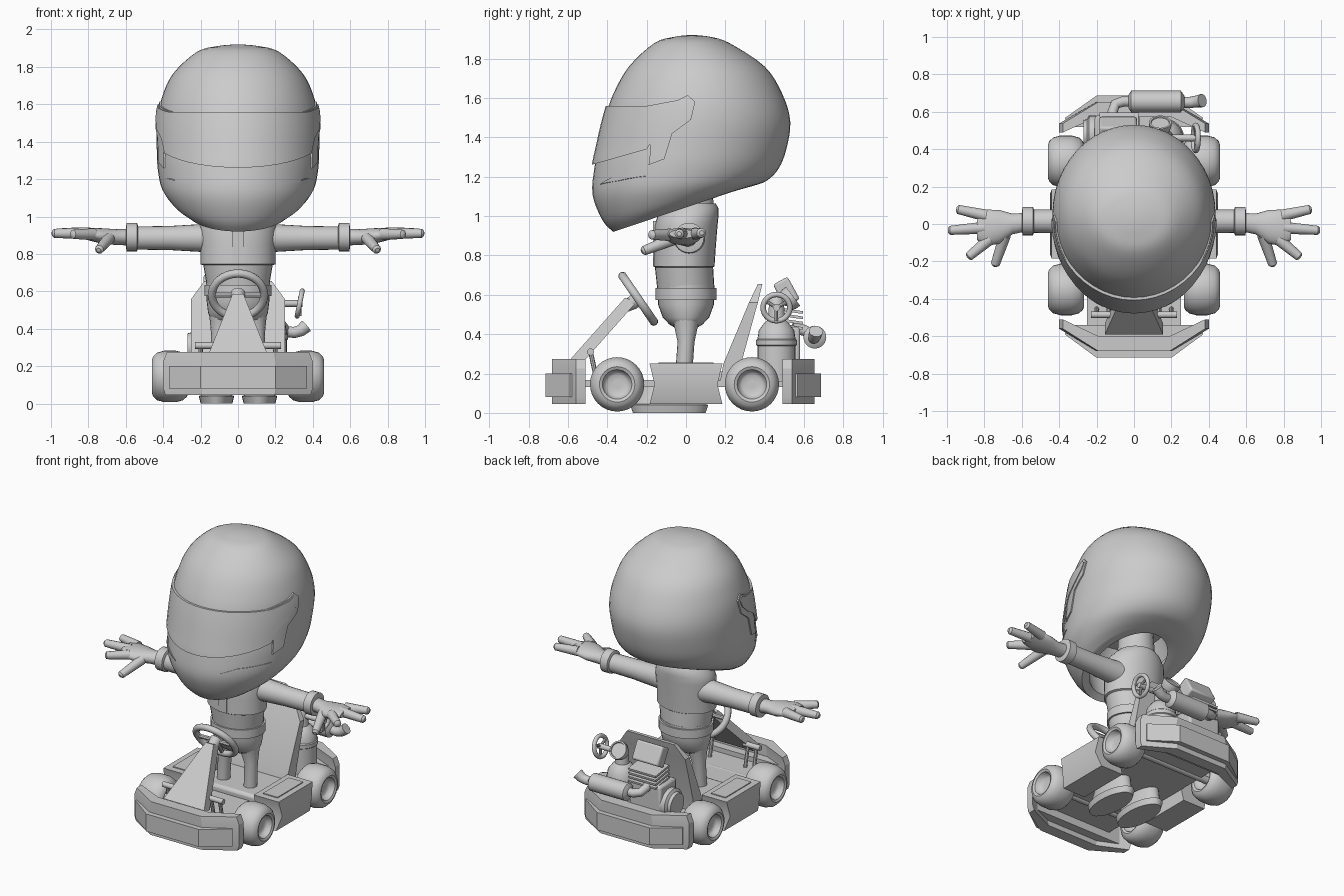
import bpy, bmesh, math
from mathutils import Vector as V

if "Cube" in bpy.data.objects:
    bpy.data.objects.remove(bpy.data.objects["Cube"])
grey = bpy.data.materials.new("plain grey")
grey.use_nodes = True
grey.diffuse_color = (0.6, 0.6, 0.6, 1)
grey.node_tree.nodes["Principled BSDF"].inputs["Base Color"].default_value = (0.6, 0.6, 0.6, 1)

# Helpers
def finish(ob, name, angle=40):
    ob.name = name
    ob.data.materials.clear()
    ob.data.materials.append(grey)
    bpy.ops.object.select_all(action='DESELECT')
    ob.select_set(True)
    bpy.context.view_layer.objects.active = ob
    bpy.ops.object.shade_smooth_by_angle(angle=math.radians(angle))
    return ob

def loft(name, rings, angle=40):
    bm = bmesh.new()
    vs = [[bm.verts.new(p) for p in r] for r in rings]
    n = len(vs[0])
    for a, b in zip(vs, vs[1:]):
        for i in range(n):
            bm.faces.new((a[i], a[(i + 1) % n], b[(i + 1) % n], b[i]))
    bm.faces.new(vs[0])
    bm.faces.new(vs[-1])
    bmesh.ops.recalc_face_normals(bm, faces=bm.faces)
    me = bpy.data.meshes.new(name)
    bm.to_mesh(me)
    bm.free()
    ob = bpy.data.objects.new(name, me)
    bpy.context.collection.objects.link(ob)
    return finish(ob, name, angle)

def ring(c, u, v, n=24):
    angles = [2 * math.pi * i / n for i in range(n)]
    return [V(c) + V(u) * math.cos(a) + V(v) * math.sin(a) for a in angles]

def lathe(name, c, axis, profile, n=24):
    q = V(axis).to_track_quat('Z', 'Y')
    u, v, w = (q @ V(a) for a in ((1, 0, 0), (0, 1, 0), (0, 0, 1)))
    return loft(name, [ring(V(c) + w * d, u * r, v * r, n) for d, r in profile])

def rod(name, a, b, r, n=12):
    axis = V(b) - V(a)
    return lathe(name, a, axis, [(0, r), (axis.length, r)], n)

def tube(name, pts, radii, n=16):
    pts = [V(p) for p in pts]
    q, old, rings = None, None, []
    for i, p in enumerate(pts):
        t = (pts[min(i + 1, len(pts) - 1)] - pts[max(i - 1, 0)]).normalized()
        q = old.rotation_difference(t) @ q if old else t.to_track_quat('Z', 'Y')
        old = t
        rings.append(ring(p, q @ V((radii[i], 0, 0)), q @ V((0, radii[i], 0)), n))
    return loft(name, rings)

def box(name, c, size, tilt=0, bevel=0.0):
    bpy.ops.mesh.primitive_cube_add(size=1, location=c, rotation=(tilt, 0, 0))
    ob = bpy.context.object
    ob.scale = size
    bpy.ops.object.transform_apply(location=False, rotation=False, scale=True)
    if bevel:
        m = ob.modifiers.new("soft edge", 'BEVEL')
        m.width, m.segments = bevel, 2
    return finish(ob, name)

def torus(name, c, axis, R, r):
    bpy.ops.mesh.primitive_torus_add(location=c, rotation=V(axis).to_track_quat('Z', 'Y').to_euler(),
                                     major_radius=R, minor_radius=r, major_segments=32, minor_segments=10)
    return finish(bpy.context.object, name)

# Helmet rings: front y, front z, back y, back z, half width
SHELL = [(.01, 1.92, .05, 1.92, .02), (-.06, 1.911, .125, 1.911, .11), (-.16, 1.88, .22, 1.88, .22),
         (-.29, 1.76, .4, 1.76, .35), (-.37, 1.62, .49, 1.62, .412), (-.41, 1.5, .53, 1.48, .434),
         (-.445, 1.35, .51, 1.34, .434), (-.465, 1.25, .47, 1.24, .428), (-.475, 1.11, .41, 1.18, .405),
         (-.425, .98, .345, 1.155, .345), (-.37, .92, .27, 1.135, .275)]
CAVITY = [(-.33, .95, .22, 1.13, .22), (-.36, 1.08, .26, 1.2, .26), (-.25, 1.25, .2, 1.28, .2)]

def curve_rows(rows, k=4):
    out = []
    for i in range(len(rows) - 1):
        four = [rows[max(0, min(len(rows) - 1, i + j))] for j in (-1, 0, 1, 2)]
        for t in (s / k for s in range(k)):
            out.append([b + .5 * t * (c - a + t * (2 * a - 5 * b + 4 * c - d + t * (3 * (b - c) + d - a)))
                        for a, b, c, d in zip(*four)])
    return out + [rows[-1]]

def helmet(name, rows, scale=1.0):
    mid = V((0, .03, 1.42))
    return loft(name, [[mid + (p - mid) * scale for p in
                        ring((0, (yf + yb) / 2, (zf + zb) / 2), (w, 0, 0), (0, (yb - yf) / 2, (zb - zf) / 2), 48)]
                       for yf, zf, yb, zb, w in rows])

def patch(name, scale, cutter_rings):
    # Raised panel: a slightly larger shell kept only inside an outline
    ob = helmet(name, curve_rows(SHELL), scale)
    cut = loft("panel_cutter", cutter_rings)
    m = ob.modifiers.new("outline", 'BOOLEAN')
    m.operation, m.solver, m.object = 'INTERSECT', 'EXACT', cut
    bpy.context.view_layer.objects.active = ob
    bpy.ops.object.modifier_apply(modifier=m.name)
    bpy.data.objects.remove(cut)
    return finish(ob, name, 30)

helmet("helmet_shell", curve_rows(SHELL) + CAVITY)
visor = [(-.7, 1.56), (-.18, 1.56), (-.04, 1.58), (0, 1.6), (.03, 1.58), (.01, 1.53), (-.06, 1.47),
         (-.15, 1.42), (-.2, 1.34), (-.475, 1.262), (-.7, 1.25)]
hinge = [(-.2, 1.56), (-.04, 1.59), (.01, 1.615), (.047, 1.58), (.025, 1.49), (-.07, 1.42),
         (-.11, 1.29), (-.19, 1.26), (-.18, 1.34)]
vent = [(.17, 1.16), (.26, 1.195), (.39, 1.205), (.3, 1.18)]
patch("visor", 1.032, [[V((x, y, z)) for y, z in visor] for x in (-1, 1)])
patch("visor_hinge_plate", 1.02, [[V((x, y, z)) for y, z in hinge] for x in (-1, 1)])
for s in (-1, 1):
    patch("chin_vent", 1.01, [[V((s * x, y, z)) for x, z in vent] for y in (-.7, -.1)])

# Driver: z, centre y, half depth, half width
lathe("neck", (0, .02, 1), (0, 0, 1), [(0, .14), (.06, .12), (.2, .11), (.27, .11)])
jacket = [(.62, 0, .145, .165), (.74, -.01, .148, .185), (.745, -.01, .155, .2), (.85, -.005, .157, .2),
          (.95, 0, .16, .205), (1.0, .01, .155, .195), (1.04, .02, .145, .16), (1.065, .02, .13, .135)]
hips = [(.425, 0, .045, .11), (.45, 0, .085, .145), (.485, 0, .118, .16), (.55, 0, .142, .168), (.65, 0, .145, .17)]
belt = [(.575, 0, .156, .18), (.635, 0, .156, .18)]
for name, rows in (("jacket", jacket), ("hips", hips), ("belt", belt)):
    loft(name, [ring((0, y, z), (w, 0, 0), (0, d, 0), 32) for z, y, d, w in rows])
box("jacket_zip", (0, -.158, .86), (.06, .02, .23))
fingers = (((.79, .045, .91), (.95, .08, .915)), ((.8, -.02, .91), (.995, -.035, .91)),
           ((.77, -.08, .905), (.89, -.18, .905)), ((.69, -.06, .885), (.745, -.225, .82)))
for s in (-1, 1):
    tube("leg", [(s * .085, 0, .53), (s * .09, 0, .45), (s * .1, 0, .36), (s * .105, -.02, .08)],
         [.08, .062, .043, .043])
    loft("shoe", [ring((s * .115, y, z), (w, 0, 0), (0, d, 0)) for z, y, w, d in
                  ((0, -.085, .085, .185), (.04, -.085, .095, .198), (.045, -.085, .08, .18),
                   (.14, -.07, .07, .15), (.18, -.01, .05, .06))])
    lathe("sleeve", (s * .12, .015, .885), (s, 0, 0), [(0, .085), (.08, .074), (.25, .064), (.42, .062)])
    lathe("cuff", (s * .535, .015, .89), (s, 0, 0), [(0, .062), (.005, .076), (.06, .076), (.065, .05)])
    loft("palm", [ring((s * x, y, z), (0, a, 0), (0, 0, b)) for x, y, z, a, b in
                  ((.58, .01, .89, .05, .045), (.65, 0, .89, .055, .042), (.72, -.015, .895, .09, .042),
                   (.79, -.02, .905, .097, .035), (.84, -.015, .91, .07, .022))])
    for ends in fingers:
        a, b = (V((s * x, y, z)) for x, y, z in ends)
        tube("finger", [a, a.lerp(b, .5), a.lerp(b, .94), b], [.032, .028, .024, .012], 12)

# Chassis and wheels
box("floor_pan", (0, -.01, .15), (.5, 1.14, .035))
tire = [(-.05, .02), (-.05, .05), (-.06, .065), (-.09, .075), (-.097, .09), (-.09, .108), (-.07, .127), (-.03, .138),
        (.03, .138), (.07, .127), (.09, .108), (.097, .09), (.09, .075), (.06, .065), (.05, .05), (.05, .02)]
for y in (-.35, .335):
    rod("axle", (-.36, y, .145), (.36, y, .145), .025)
    for s in (-1, 1):
        lathe("wheel", (s * .363, y, .145), (s, 0, 0), tire, 32)
for s in (-1, 1):
    loft("side_pod", [[V((s * .25, -y, z)), V((s * x, -y, z)), V((s * x, y, z)), V((s * .25, y, z))]
                      for z, y, x in ((.045, .185, .42), (.145, .16, .45), (.25, .185, .44))])
    box("pod_top_panel", (s * .345, 0, .252), (.11, .28, .008))

# Bumpers, with a raised plate wrapped round each
body = [(-.4, -.56), (-.2, -.68), (.2, -.68), (.4, -.56), (.4, -.51), (.2, -.6), (-.2, -.6), (-.4, -.51)]
plate = [(-.37, -.59), (-.2, -.715), (.2, -.715), (.37, -.59), (.35, -.54), (-.35, -.54)]
for name, k in (("front", 1), ("rear", -.96)):
    loft(name + "_bumper", [[V((x * f, k * y, z)) for x, y in body]
                            for z, f in ((.045, .97), (.08, 1), (.225, 1), (.275, .95))], 20)
    loft(name + "_bumper_plate", [[V((x, k * y, z)) for x, y in plate] for z in (.08, .2)], 20)

# Steering and pedals
loft("steering_fairing", [[V(p) for p in ((-w, y - .02, z), (w, y - .02, z), (w, y + .04, z - .02), (-w, y + .04, z - .02))]
                          for w, y, z in ((.155, -.57, .27), (.03, -.29, .585))], 20)
hub, lean = V((0, -.243, .58)), V((0, -.82, -.565))
torus("steering_wheel", hub, lean, .14, .022)
lathe("steering_hub", hub - lean * .01, lean, [(0, .04), (.05, .035), (.09, .025)])
for d in ((1, 0, 0), (-1, 0, 0), (0, .565, -.82)):
    rod("steering_spoke", hub, hub + V(d) * .14, .014, 8)
for s in (-1, 1):
    rod("pedal_bar", (s * .105, -.485, .31), (s * .23, -.485, .31), .018)
    for x in (.135, .2):
        rod("pedal_arm", (s * x, -.485, .31), (s * x, -.45, .15), .012, 8)

# Seat
loft("seat_back", [[V((-w, a, z)), V((w, a, z)), V((w, b, z)), V((-w, b, z))] for z, a, b, w in
                   ((.14, .17, .27, .25), (.25, .19, .28, .25), (.56, .32, .365, .25), (.655, .365, .388, .18))], 20)
box("seat_base", (0, .04, .18), (.44, .34, .06), 0, .02)

# Engine, tank and exhaust
box("engine_block", (-.09, .49, .3), (.24, .18, .28), 0, .015)
for i in range(4):
    box("cooling_fin", (-.08, .52, .44 + i * .027), (.21, .15, .014), -.15)
box("air_box", (-.085, .51, .615), (.2, .085, .13), .5, .012)
lathe("flywheel_cover", (-.2, .48, .3), (-1, 0, 0), [(0, .1), (.04, .1), (.05, .08), (.07, .075), (.07, .04)])
lathe("fuel_tank", (.165, .46, .16), (0, 0, 1), [(0, .097), (.18, .097), (.185, .103), (.21, .103), (.215, .097),
                                                (.26, .09), (.3, .06), (.31, .045), (.37, .04), (.42, .035), (.44, .02)])
valve = V((.33, .46, .535))
rod("valve_stem", (.165, .46, .535), valve + V((.015, 0, 0)), .018)
torus("valve_wheel", valve, (1, 0, -.2), .068, .014)
for a in (.5, 2.6, 4.7):
    rod("valve_spoke", valve, valve + V((0, math.cos(a), math.sin(a))) * .068, .009, 8)
lathe("pressure_gauge", (.14, .5, .56), (0, .8, .6), [(0, .05), (.03, .06), (.055, .06), (.055, .05), (.048, .048)])
lathe("muffler", (-.03, .655, .385), (1, 0, 0), [(0, .035), (.015, .058), (.28, .058), (.3, .03)])
tube("tail_pipe", [(.25, .65, .385), (.3, .65, .38), (.335, .655, .39), (.365, .66, .415)], [.028, .03, .032, .036])
tube("exhaust_pipe", [(0, .655, .39), (-.06, .655, .39), (-.1, .64, .4), (-.115, .6, .42), (-.1, .54, .43)], [.028] * 5)
